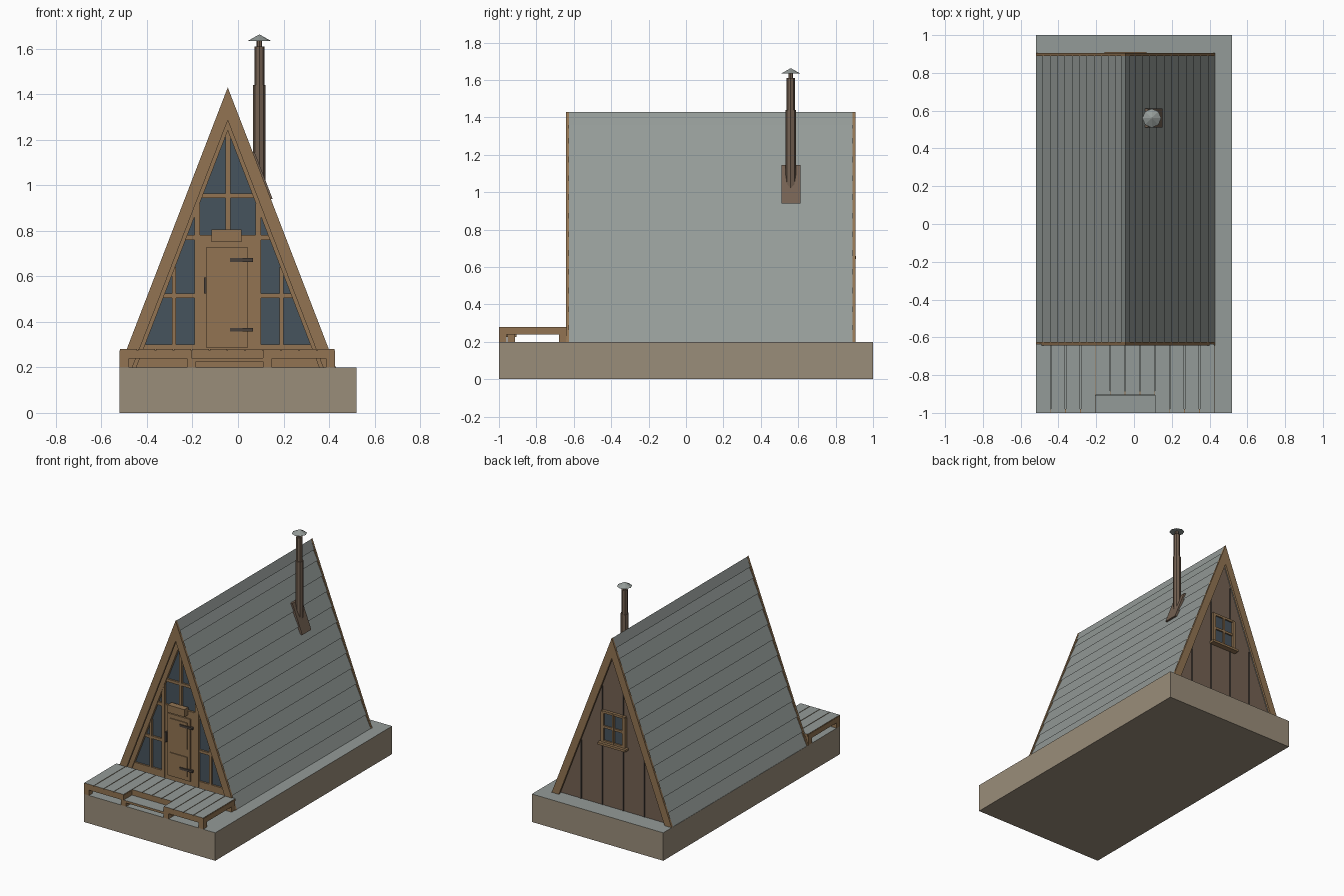
import bpy, bmesh

if "Cube" in bpy.data.objects:
    bpy.data.objects.remove(bpy.data.objects["Cube"])

CX, APEX, FLOOR, SLOPE = -0.045, 1.43, 0.2, 2.59


def material(name, rgb):
    """Flat material from 0-255 display values."""
    lin = [((c / 255 + 0.055) / 1.055) ** 2.4 for c in rgb] + [1]
    m = bpy.data.materials.new(name)
    m.use_nodes = True
    m.diffuse_color = lin
    bsdf = m.node_tree.nodes["Principled BSDF"]
    bsdf.inputs["Base Color"].default_value = lin
    bsdf.inputs["Roughness"].default_value = 0.9
    return m


GREY = material("weathered_grey", (148, 155, 152))
WOOD = material("warm_wood", (146, 116, 82))
STONE = material("tan_stone", (154, 141, 122))
BROWN = material("dark_brown", (116, 97, 82))
GLASS = material("dark_glass", (70, 83, 93))
IRON = material("dark_iron", (72, 64, 58))


def prism(name, pts, y0, y1, mat, top=None):
    """Extrude an x-z outline along y; upward faces may take a second material."""
    bm = bmesh.new()
    face = bm.faces.new([bm.verts.new((x, y0, z)) for x, z in pts])
    ext = bmesh.ops.extrude_face_region(bm, geom=[face])["geom"]
    moved = [v for v in ext if isinstance(v, bmesh.types.BMVert)]
    bmesh.ops.translate(bm, verts=moved, vec=(0, y1 - y0, 0))
    bmesh.ops.recalc_face_normals(bm, faces=bm.faces)
    me = bpy.data.meshes.new(name)
    me.materials.append(mat)
    if top:
        me.materials.append(top)
        for f in bm.faces:
            f.material_index = int(f.normal.z > 0.9)
    bm.to_mesh(me)
    bm.free()
    ob = bpy.data.objects.new(name, me)
    bpy.context.collection.objects.link(ob)
    return ob


def box(name, x0, x1, y0, y1, z0, z1, mat, top=None):
    return prism(name, [(x0, z0), (x1, z0), (x1, z1), (x0, z1)], y0, y1, mat, top)


def half(z, drop=0):
    """Half width of the gable at height z, for an apex lowered by drop."""
    return (APEX - drop - z) / SLOPE


def gable(name, drop, y0, y1, mat):
    h = half(FLOOR, drop)
    prism(name, [(CX - h, FLOOR), (CX + h, FLOOR), (CX, APEX - drop)], y0, y1, mat)


def rafter_frame(name, outer, inner, y0, y1, mat):
    a, b = half(FLOOR, outer), half(FLOOR, inner)
    prism(name, [(CX - a, FLOOR), (CX, APEX - outer), (CX + a, FLOOR),
                 (CX + b, FLOOR), (CX, APEX - inner), (CX - b, FLOOR)], y0, y1, mat)


# Foundation
box("foundation", -0.52, 0.52, -1, 1, 0, FLOOR, STONE, GREY)

# Lapped board roof
side = [(half(FLOOR) - 0.002, FLOOR)]
for z in [0.29 + 0.1 * i for i in range(11)] + [1.36]:
    side += [(half(z + 0.015) - 0.012, z + 0.015), (half(z) - 0.002, z)]
# order each step: lower board runs up to the recess, then out to the next lip
inner = half(FLOOR, 0.1)
outline = [(CX + x, z) for x, z in side] + [(CX, APEX - 0.002)]
outline += [(CX - x, z) for x, z in reversed(side)]
outline += [(CX - inner, FLOOR), (CX, APEX - 0.1), (CX + inner, FLOOR)]
prism("roof", outline, -0.63, 0.895, GREY)

# Gable trim at both ends
rafter_frame("front_trim", 0, 0.145, -0.642, -0.626, WOOD)
rafter_frame("back_trim", 0, 0.145, 0.89, 0.905, WOOD)

# Front glazed wall
gable("front_glass", 0.09, -0.575, -0.56, GLASS)
rafter_frame("window_frame", 0.09, 0.19, -0.595, -0.575, WOOD)


def rail(name, z0, z1):
    a, b = half(z0, 0.16), half(z1, 0.16)
    prism(name, [(CX - a, z0), (CX + a, z0), (CX + b, z1), (CX - b, z1)],
          -0.588, -0.57, WOOD)


rail("sill_rail", 0.2, 0.3)
rail("lower_rail", 0.505, 0.525)
rail("middle_rail", 0.76, 0.782)
rail("upper_rail", 0.945, 0.965)
box("centre_mullion", CX - 0.011, CX + 0.011, -0.588, -0.57, 0.77, 1.25, WOOD)
for s, label in ((-1, "right"), (1, "left")):
    m, p = CX + s * 0.236, CX + s * 0.134
    box(label + "_mullion", m - 0.009, m + 0.009, -0.588, -0.57, 0.25, 0.64, WOOD)
    box(label + "_door_post", p - 0.013, p + 0.013, -0.593, -0.57, 0.25, 0.92, WOOD)

# Door with raised panels, hinges, handle and hood
box("door_surround", -0.19, 0.09, -0.59, -0.57, 0.25, 0.78, WOOD)
box("door", -0.138, 0.042, -0.6, -0.59, 0.285, 0.73, WOOD)
for z0, z1 in ((0.315, 0.455), (0.51, 0.7)):
    box("door_panel", -0.115, 0.02, -0.606, -0.6, z0, z1, WOOD)
for z in (0.365, 0.672):
    box("door_hinge", -0.035, 0.065, -0.612, -0.595, z - 0.008, z + 0.008, IRON)
box("door_handle", -0.15, -0.138, -0.618, -0.595, 0.525, 0.595, IRON)
box("door_hood", -0.116, 0.016, -0.63, -0.585, 0.752, 0.805, WOOD)

# Back plank wall
gable("back_wall", 0.09, 0.85, 0.87, BROWN)
for i in range(4):
    x = -0.235 + 0.167 * i
    box("plank_joint", CX + x - 0.005, CX + x + 0.005, 0.868, 0.874,
        FLOOR, APEX - 0.12 - abs(x) * SLOPE, IRON)

# Back window
W, Z0, Z1 = 0.085, 0.665, 0.875
box("back_window_glass", CX - W, CX + W, 0.87, 0.88, Z0, Z1, GLASS)
for x in (-W, 0, W):
    w = 0.007 if x == 0 else 0.011
    box("back_window_stile", CX + x - w, CX + x + w, 0.87, 0.892, Z0, Z1, WOOD)
for z in (Z0, (Z0 + Z1) / 2, Z1):
    box("back_window_bar", CX - W - 0.01, CX + W + 0.01, 0.87, 0.89,
        z - 0.008, z + 0.008, WOOD)
box("back_window_sill", CX - W - 0.025, CX + W + 0.025, 0.87, 0.91,
    Z0 - 0.022, Z0 - 0.006, WOOD)

# Deck boards, shortened over the step
X0, PITCH = -0.52, 0.0788
for i in range(12):
    front = -0.905 if 4 <= i < 8 else -1
    x = X0 + i * PITCH
    box("deck_board", x + 0.002, x + PITCH - 0.002, front, -0.635, 0.262, 0.28, WOOD, GREY)

# Deck frame and posts
XL, XR, X1 = X0 + 4 * PITCH, X0 + 8 * PITCH, X0 + 12 * PITCH
for a, b, y in ((X0, XL, -1), (XL, XR, -0.905), (XR, X1, -1)):
    box("deck_fascia", a, b, y, y + 0.02, 0.238, 0.275, WOOD)
for a in (X0, XL - 0.02, XR, X1 - 0.02):
    box("deck_joist", a, a + 0.02, -1, -0.64, 0.238, 0.275, WOOD)
for a in (X0, X1 - 0.04):
    for y in (-1, -0.68):
        box("deck_post", a, a + 0.04, y, y + 0.04, FLOOR, 0.265, WOOD)
for a in (XL - 0.02, XR):
    for y in (-1, -0.955):
        box("step_post", a, a + 0.04, y, y + 0.04, FLOOR, 0.238, WOOD)
box("step", XL, XR, -1, -0.907, 0.225, 0.241, WOOD, GREY)

# Stove pipe, flashing and rain cap
PX, PY = 0.094, 0.56


def tube(name, r0, r1, z0, z1, mat):
    bpy.ops.mesh.primitive_cone_add(vertices=8, radius1=r0, radius2=r1, depth=z1 - z0,
                                    location=(PX, PY, (z0 + z1) / 2))
    ob = bpy.context.object
    ob.name = name
    ob.data.materials.append(mat)


tube("lower_pipe", 0.027, 0.027, 0.97, 1.44, BROWN)
tube("upper_pipe", 0.022, 0.022, 1.4, 1.61, BROWN)
tube("cap_stem", 0.012, 0.012, 1.6, 1.645, BROWN)
tube("rain_cap", 0.05, 0.002, 1.635, 1.662, GREY)
lo, hi = CX + half(0.94), CX + half(1.145)
prism("flashing", [(lo - 0.02, 0.94), (lo + 0.008, 0.94), (hi + 0.008, 1.145),
                   (hi - 0.02, 1.145)], 0.51, 0.612, BROWN)
